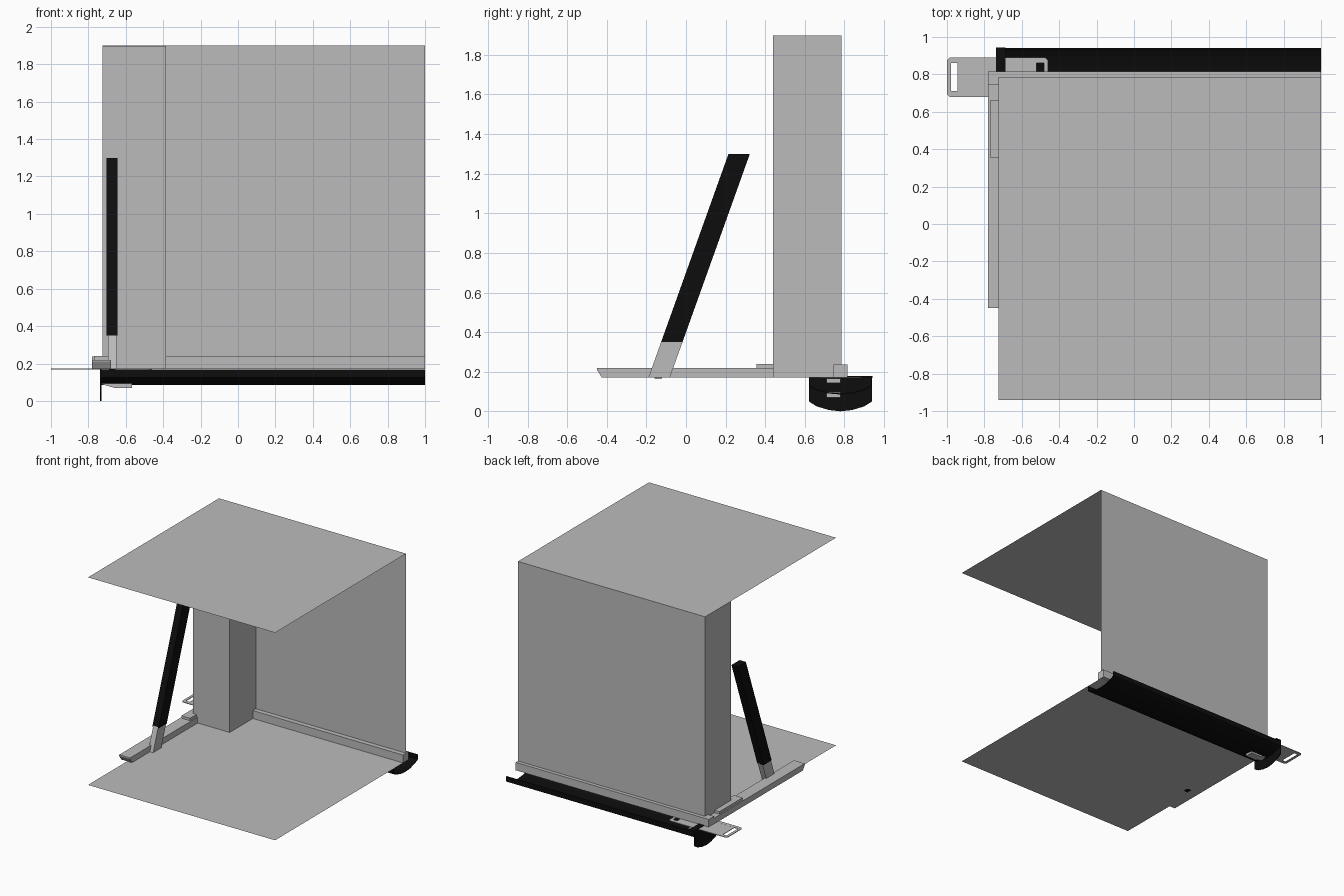
import bpy, bmesh
from mathutils import Vector

cube = bpy.data.objects.get("Cube")
if cube:
    bpy.data.objects.remove(cube, do_unlink=True)


def material(name, value):
    m = bpy.data.materials.new(name)
    m.use_nodes = True
    colour = (value, value, value, 1)
    m.diffuse_color = colour
    m.node_tree.nodes["Principled BSDF"].inputs["Base Color"].default_value = colour
    return m


GREY = material("light grey", 0.5)
BLACK = material("black", 0.004)


def finish(name, bm, mat):
    mesh = bpy.data.meshes.new(name)
    bm.to_mesh(mesh)
    bm.free()
    mesh.materials.append(mat)
    obj = bpy.data.objects.new(name, mesh)
    bpy.context.collection.objects.link(obj)
    return obj


def sheet(name, corners, mat):
    """Single flat face."""
    bm = bmesh.new()
    bm.faces.new([bm.verts.new(c) for c in corners])
    return finish(name, bm, mat)


def prism(name, profile, axis, lo, hi, mat):
    """Extrude a closed profile along x (yz points), y (xz points) or z (xy points)."""
    bm = bmesh.new()

    def place(p):
        c = list(p)
        c.insert(axis, lo)
        return c
    face = bm.faces.new([bm.verts.new(place(p)) for p in profile])
    step = Vector((0, 0, 0))
    step[axis] = hi - lo
    new = bmesh.ops.extrude_face_region(bm, geom=[face], use_keep_orig=True)["geom"]
    bmesh.ops.translate(bm, verts=[v for v in new if isinstance(v, bmesh.types.BMVert)], vec=step)
    bmesh.ops.recalc_face_normals(bm, faces=bm.faces)
    return finish(name, bm, mat)


def box(name, x, y, z, mat):
    return prism(name, [(y[0], z[0]), (y[1], z[0]), (y[1], z[1]), (y[0], z[1])], 0, x[0], x[1], mat)


LEFT, RIGHT, FRONT, BACK = 1.0, -0.725, -0.94, 0.785
FLOOR, TOP = 0.17, 1.9

# Room shell: floor, ceiling and back wall
for label, z in (("floor_panel", FLOOR), ("ceiling_panel", TOP)):
    sheet(label, [(RIGHT, FRONT, z), (LEFT, FRONT, z), (LEFT, BACK, z), (RIGHT, BACK, z)], GREY)
sheet("back_wall", [(RIGHT, BACK, FLOOR), (LEFT, BACK, FLOOR), (LEFT, BACK, TOP), (RIGHT, BACK, TOP)], GREY)

# Corner column
box("corner_column", (RIGHT, -0.385), (0.44, 0.784), (FLOOR + 0.001, TOP - 0.001), GREY)

# Base rails along the back and the side
box("back_rail", (-0.78, LEFT), (0.745, 0.815), (FLOOR + 0.001, 0.237), GREY)
prism("side_rail", [(-0.425, 0.171), (0.75, 0.171), (0.75, 0.22), (-0.45, 0.22), (-0.45, 0.21)],
      0, -0.78, -0.68, GREY)
box("side_rail_cover", (-0.77, -0.69), (0.355, 0.66), (0.215, 0.24), GREY)

# Leaning arm: slanted foot, black sleeve and pivot pin
LEAN = 0.34 / 0.95


def leaning(name, z0, z1, x0, x1, mat):
    def y(z):
        return -0.19 + LEAN * (z - FLOOR)
    prism(name, [(y(z0), z0), (y(z0) + 0.108, z0), (y(z1) + 0.108, z1), (y(z1), z1)], 0, x0, x1, mat)


leaning("arm_foot", FLOOR + 0.002, 0.36, -0.695, -0.65, GREY)
leaning("arm_sleeve", 0.35, 1.3, -0.702, -0.645, BLACK)
box("arm_pin", (-0.69, -0.655), (-0.16, -0.12), (0.167, 0.18), BLACK)

# Gutter: open channel with a rounded bottom
MID = 0.78
half = [(0.16, 0.168), (0.16, 0.125), (0.12, 0.106), (0.06, 0.09)]


def channel(inset):
    left = [(MID - d + inset * (i < 2), z + inset * (i > 0)) for i, (d, z) in enumerate(half)]
    right = [(2 * MID - y, z) for y, z in reversed(left)]
    return left + [(MID, 0.085 + inset)] + right


prism("gutter", channel(0) + channel(0.006)[::-1], 0, -0.732, LEFT, BLACK)

# Gutter end plate with its top flange
rim = [(0.16, 0.17), (0.16, 0.05), (0.12, 0.025), (0.06, 0.007)]
prism("gutter_end_plate", [(MID - d, z) for d, z in rim] + [(MID, 0)]
      + [(MID + d, z) for d, z in reversed(rim)], 0, -0.737, -0.731, BLACK)
box("gutter_end_flange", (-0.737, -0.688), (0.815, 0.943), (0.168, 0.178), BLACK)

# Slotted plate across the gutter end, framed by four strips with a bridge between
PZ = (0.169, 0.174)
for i, y in enumerate(((0.68, 0.71), (0.86, 0.89))):
    box(f"plate_long_edge_{i + 1}", (-0.985, -0.475), y, PZ, GREY)
for i, x in enumerate(((-1.0, -0.978), (-0.482, -0.46))):
    c = 0.015
    xo, xi = (x[0], x[1]) if i == 0 else (x[1], x[0])
    s = c if i == 0 else -c
    prism(f"plate_end_{i + 1}", [(xi, 0.68), (xo + s, 0.68), (xo, 0.68 + c), (xo, 0.89 - c),
                                 (xo + s, 0.89), (xi, 0.89)], 2, PZ[0], PZ[1], GREY)
box("plate_bridge", (-0.943, -0.52), (0.71, 0.86), (0.1695, 0.1735), GREY)

# Outlet under the gutter and the tab inside it
prism("gutter_outlet", [(-0.73, 0.09), (-0.66, 0.07), (-0.567, 0.07), (-0.567, 0.094), (-0.73, 0.097)],
      1, 0.71, 0.78, GREY)
box("gutter_tab", (-0.70, -0.57), (0.71, 0.78), (0.143, 0.166), GREY)
